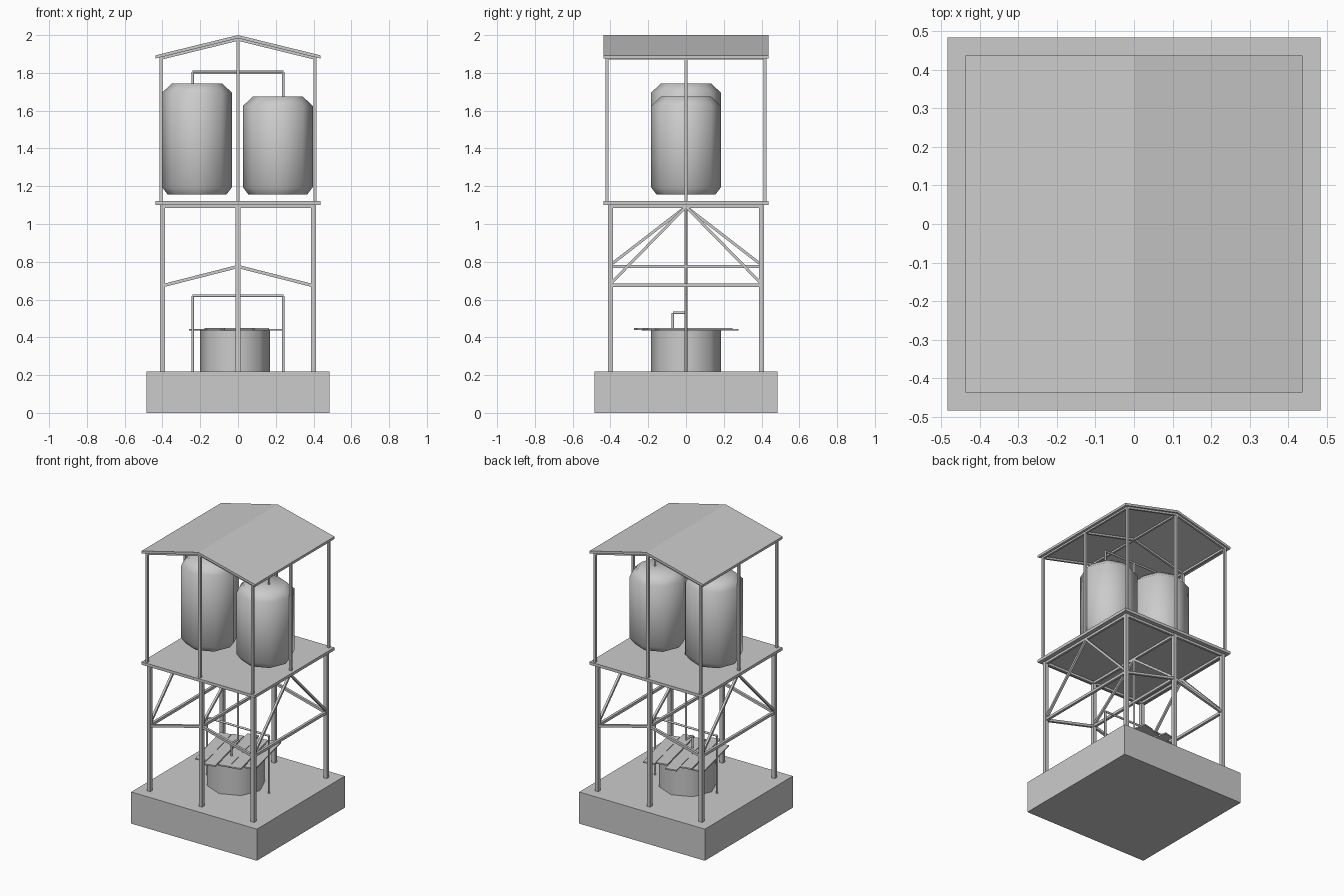
import bpy, bmesh, math
from mathutils import Vector, Matrix

if "Cube" in bpy.data.objects:
    bpy.data.objects.remove(bpy.data.objects["Cube"])

GREY = (0.6, 0.6, 0.6, 1)
mat = bpy.data.materials.new("plain grey")
mat.use_nodes = True
mat.diffuse_color = GREY
mat.node_tree.nodes["Principled BSDF"].inputs["Base Color"].default_value = GREY


def finish(name, bm, smooth=False):
    bmesh.ops.recalc_face_normals(bm, faces=bm.faces)
    mesh = bpy.data.meshes.new(name)
    bm.to_mesh(mesh)
    bm.free()
    mesh.materials.append(mat)
    obj = bpy.data.objects.new(name, mesh)
    bpy.context.collection.objects.link(obj)
    if smooth:
        bpy.ops.object.select_all(action='DESELECT')
        obj.select_set(True)
        bpy.context.view_layer.objects.active = obj
        bpy.ops.object.shade_smooth_by_angle(angle=math.radians(55))
    return obj


def box(name, center, size, turn=0):
    bm = bmesh.new()
    bmesh.ops.create_cube(bm, size=1, matrix=Matrix.Translation(center)
                          @ Matrix.Rotation(turn, 4, 'Z') @ Matrix.Diagonal((*size, 1)))
    return finish(name, bm)


def bar(name, start, end, width, sides=4):
    """Straight square beam or round pipe between two points."""
    a, b = Vector(start), Vector(end)
    d = b - a
    if abs(d.x) + abs(d.y) < 1e-6:
        rot = Matrix.Identity(4)
    else:
        side = d.cross(Vector((0, 0, 1))).normalized()
        up = side.cross(d).normalized()
        rot = Matrix((side, up, d.normalized())).transposed().to_4x4()
    place = Matrix.Translation((a + b) / 2) @ rot
    bm = bmesh.new()
    if sides == 4:
        bmesh.ops.create_cube(bm, size=1, matrix=place @ Matrix.Diagonal((width, width, d.length, 1)))
    else:
        bmesh.ops.create_cone(bm, cap_ends=True, segments=sides, radius1=width / 2,
                              radius2=width / 2, depth=d.length, matrix=place)
    return finish(name, bm, sides > 4)


def pipe(name, points):
    for a, b in zip(points, points[1:]):
        bar(name, a, b, 0.014, 8)


def lathe(name, x, profile, sides=8):
    """Capped turned body from (radius, height) pairs."""
    bm = bmesh.new()
    rings = []
    for r, z in profile:
        rings.append([bm.verts.new((x + r * math.cos(math.tau * i / sides),
                                    r * math.sin(math.tau * i / sides), z)) for i in range(sides)])
    for low, high in zip(rings, rings[1:]):
        for i in range(sides):
            j = (i + 1) % sides
            bm.faces.new((low[i], low[j], high[j], high[i]))
    bm.faces.new(rings[0])
    bm.faces.new(rings[-1])
    return finish(name, bm, True)


# Foundation and tank platform
box("foundation", (0, 0, 0.11), (0.968, 0.968, 0.22))
box("platform", (0, 0, 1.111), (0.874, 0.874, 0.02))

# Gabled roof sheet, extruded along the ridge
bm = bmesh.new()
outline = [(-0.437, 1.893), (0, 2.0), (0.437, 1.893), (0.437, 1.876), (0, 1.983), (-0.437, 1.876)]
ends = [[bm.verts.new((x, y, z)) for x, z in outline] for y in (-0.437, 0.437)]
for i in range(6):
    j = (i + 1) % 6
    bm.faces.new((ends[0][i], ends[0][j], ends[1][j], ends[1][i]))
for e in ends:
    bm.faces.new((e[0], e[1], e[4], e[5]))
    bm.faces.new((e[1], e[2], e[3], e[4]))
finish("roof", bm)

# Lower posts, side rails and braces of each frame
for x, rail in ((-0.4, 0.675), (0, 0.775), (0.4, 0.675)):
    bar("frame_rail", (x, -0.4, rail), (x, 0.4, rail), 0.018)
    bar("platform_joist", (x, -0.4, 1.093), (x, 0.4, 1.093), 0.016)
    for y in (-0.4, 0.4):
        bar("lower_post", (x, y, 0.22), (x, y, 1.102), 0.026)
        bar("brace", (x, y, rail + 0.008), (x, 0, 1.092), 0.015)

# Sloping front and back rails, and the beams under the platform
for y in (-0.4, 0.4):
    bar("platform_beam", (-0.4, y, 1.093), (0.4, y, 1.093), 0.016)
    for s in (-1, 1):
        bar("sloping_rail", (s * 0.4, y, 0.673), (0, y, 0.775), 0.017)

# Upper posts carrying the roof
for x in (-0.407, 0, 0.407):
    for y in (-0.418, 0, 0.418):
        if x or y:
            bar("upper_post", (x, y, 1.115), (x, y, 1.99 - abs(x) * 0.26), 0.016)

# Rafters, ridge and eave beams
for y in (-0.418, 0, 0.418):
    for s in (-1, 1):
        bar("rafter", (s * 0.407, y, 1.877), (0, y, 1.977), 0.014)
for x, z in ((-0.407, 1.877), (0, 1.977), (0.407, 1.877)):
    bar("roof_beam", (x, -0.418, z), (x, 0.418, z), 0.014)

# Two water tanks
for name, x, top in (("tall_tank", -0.217, 1.745), ("short_tank", 0.211, 1.675)):
    lathe(name, x, [(0.155, 1.155), (0.185, 1.195), (0.185, top - 0.05), (0.132, top)])

# Well with a loose plank cover
lathe("well", -0.015, [(0.185, 0.22), (0.185, 0.437)])
turn = math.radians(13)
for i, (shift, length) in enumerate(((0.01, 0.42), (-0.02, 0.48), (0.02, 0.5), (-0.01, 0.46), (0.015, 0.43))):
    offset = (i - 2) * 0.083
    spot = Matrix.Rotation(turn, 3, 'Z') @ Vector((offset, shift, 0))
    box("cover_plank", (spot.x - 0.01, spot.y + 0.005, 0.44 + 0.004 * (i % 2)),
        (0.078, length, 0.009), turn)

# Pipework: lower arch, riser from the well, upper arch into the tanks
pipe("lower_pipe", [(-0.24, 0, 0.22), (-0.24, 0, 0.62), (0.24, 0, 0.62), (0.24, 0, 0.22)])
pipe("well_pipe", [(0, -0.07, 0.4), (0, -0.07, 0.53), (0, 0, 0.53), (0, 0, 1.805)])
pipe("upper_pipe", [(-0.24, 0, 1.7), (-0.24, 0, 1.805), (0.24, 0, 1.805), (0.24, 0, 1.65)])
